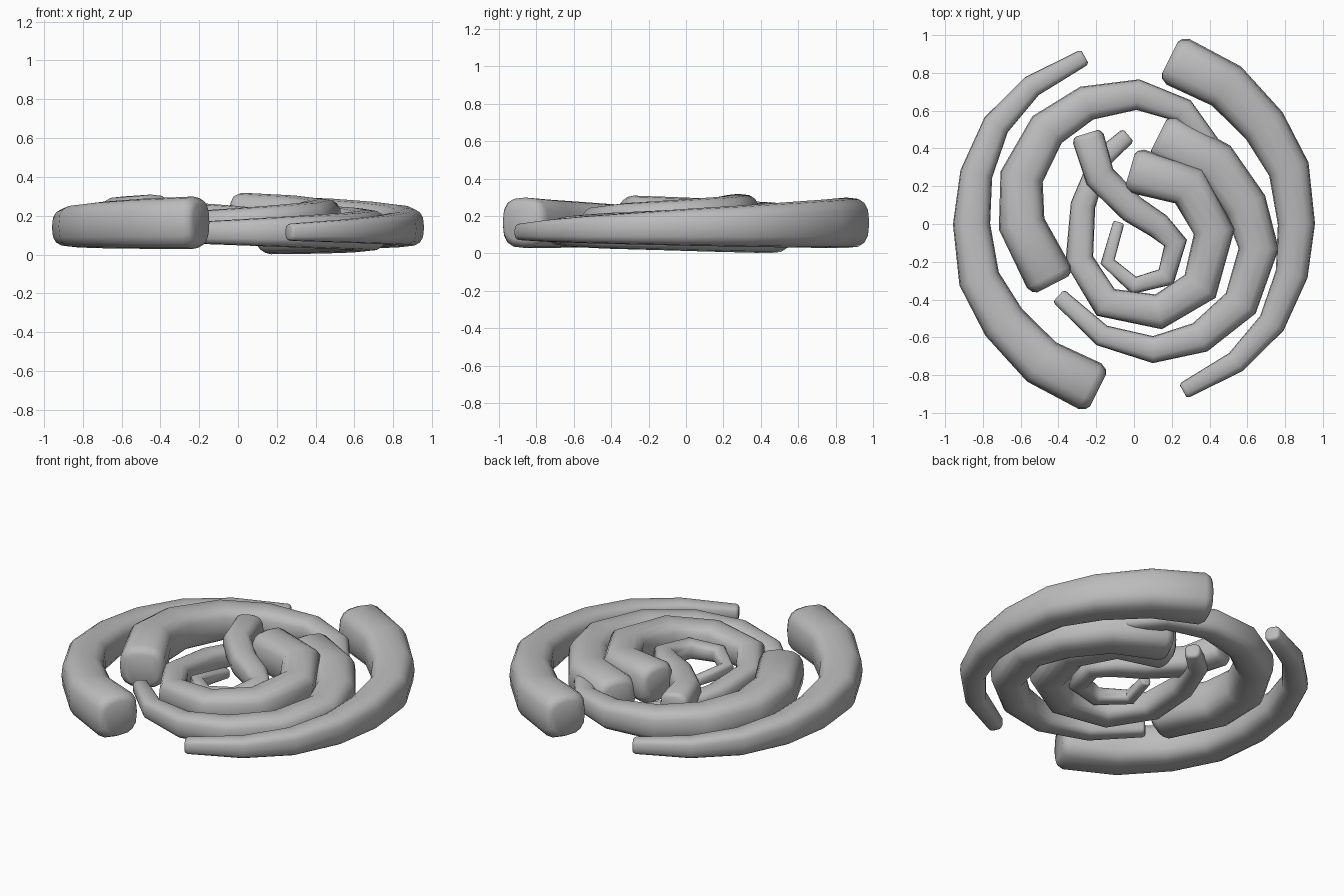
import bpy, bmesh, math
from mathutils import Vector

cube = bpy.data.objects.get("Cube")
if cube:
    bpy.data.objects.remove(cube, do_unlink=True)

SIDES = 16

grey = bpy.data.materials.new("plain grey")
grey.use_nodes = True
colour = (0.5, 0.5, 0.5, 1)
grey.diffuse_color = colour
grey.node_tree.nodes["Principled BSDF"].inputs["Base Color"].default_value = colour


def rounded_square(angle):
    """Point on a soft square section."""
    def soften(value):
        return math.copysign(abs(value) ** 0.7, value)
    return soften(math.cos(angle)), soften(math.sin(angle))


def tapered_coil(name, path, radii, heights, turned=False):
    """Sweep a soft square section along a flat path, shrinking to its thin end."""
    sign = -1 if turned else 1
    last = len(path) - 1
    stations = []
    for index, (x, y) in enumerate(path):
        t = index / last
        radius = radii[0] + (radii[1] - radii[0]) * t ** 1.3
        height = heights[0] + (heights[1] - heights[0]) * t
        stations.append((Vector((sign * x, sign * y, height)), radius))

    # Directions bisect neighbouring segments
    steps = [(b[0] - a[0]).normalized() for a, b in zip(stations, stations[1:])]
    directions = [steps[0]]
    directions += [(a + b).normalized() for a, b in zip(steps, steps[1:])]
    directions.append(steps[-1])
    rings = [(p, r, d) for (p, r), d in zip(stations, directions)]

    # Rounded caps: a shrunken tip ring plus two set back from it
    def cap(ring, inward):
        point, radius, direction = ring
        back = direction * inward * radius
        return [(point, radius * 0.7, direction),
                (point + back * 0.1, radius * 0.87, direction),
                (point + back * 0.35, radius, direction)]

    rings = cap(rings[0], 1) + rings[1:-1] + cap(rings[-1], -1)[::-1]

    bm = bmesh.new()
    loops = []
    for point, radius, direction in rings:
        across = direction.cross(Vector((0, 0, 1))).normalized()
        loop = []
        for k in range(SIDES):
            u, v = rounded_square(math.tau * k / SIDES)
            loop.append(bm.verts.new(point + across * u * radius + Vector((0, 0, v * radius))))
        loops.append(loop)
    for a, b in zip(loops, loops[1:]):
        for k in range(SIDES):
            n = (k + 1) % SIDES
            bm.faces.new((a[k], a[n], b[n], b[k]))
    bm.faces.new(loops[0])
    bm.faces.new(loops[-1])
    bmesh.ops.recalc_face_normals(bm, faces=bm.faces)

    mesh = bpy.data.meshes.new(name)
    bm.to_mesh(mesh)
    bm.free()
    mesh.materials.append(grey)
    coil = bpy.data.objects.new(name, mesh)
    bpy.context.collection.objects.link(coil)
    bpy.ops.object.select_all(action="DESELECT")
    coil.select_set(True)
    bpy.context.view_layer.objects.active = coil
    bpy.ops.object.shade_smooth_by_angle(angle=math.radians(60))


# Outer pair, one the half turn of the other
outer = [(-.19, -.88), (-.49, -.73), (-.69, -.52), (-.82, -.29), (-.86, 0),
         (-.835, .265), (-.73, .525), (-.54, .73), (-.26, .885)]
tapered_coil("outer_right_coil", outer, (.135, .045), (.165, .115))
tapered_coil("outer_left_coil", outer, (.135, .045), (.165, .115), turned=True)

# Middle pair
middle_right = [(-.43, -.32), (-.595, 0), (-.595, .25), (-.46, .5), (-.25, .64),
                (.02, .685), (.26, .6), (.43, .38), (.51, .1)]
tapered_coil("middle_right_coil", middle_right, (.13, .04), (.18, .14))
middle_left = [(.13, .47), (.43, .32), (.59, .1), (.66, -.13), (.565, -.42),
               (.35, -.6), (.1, -.665), (-.17, -.59), (-.4, -.38)]
tapered_coil("middle_left_coil", middle_left, (.13, .045), (.132, .11))

# Inner pair
inner_ring = [(-.02, .29), (.29, .2), (.425, -.04), (.35, -.33), (.13, -.465),
              (-.15, -.415), (-.29, -.19), (-.27, .1), (-.18, .34), (-.03, .47)]
tapered_coil("inner_ring_coil", inner_ring, (.12, .045), (.2, .1))
inner_hook = [(-.25, .48), (-.18, .25), (-.01, .08), (.13, -.01), (.22, -.1),
              (.17, -.28), (0, -.325), (-.14, -.2), (-.08, .01)]
tapered_coil("inner_hook_coil", inner_hook, (.085, .03), (.19, .13))
